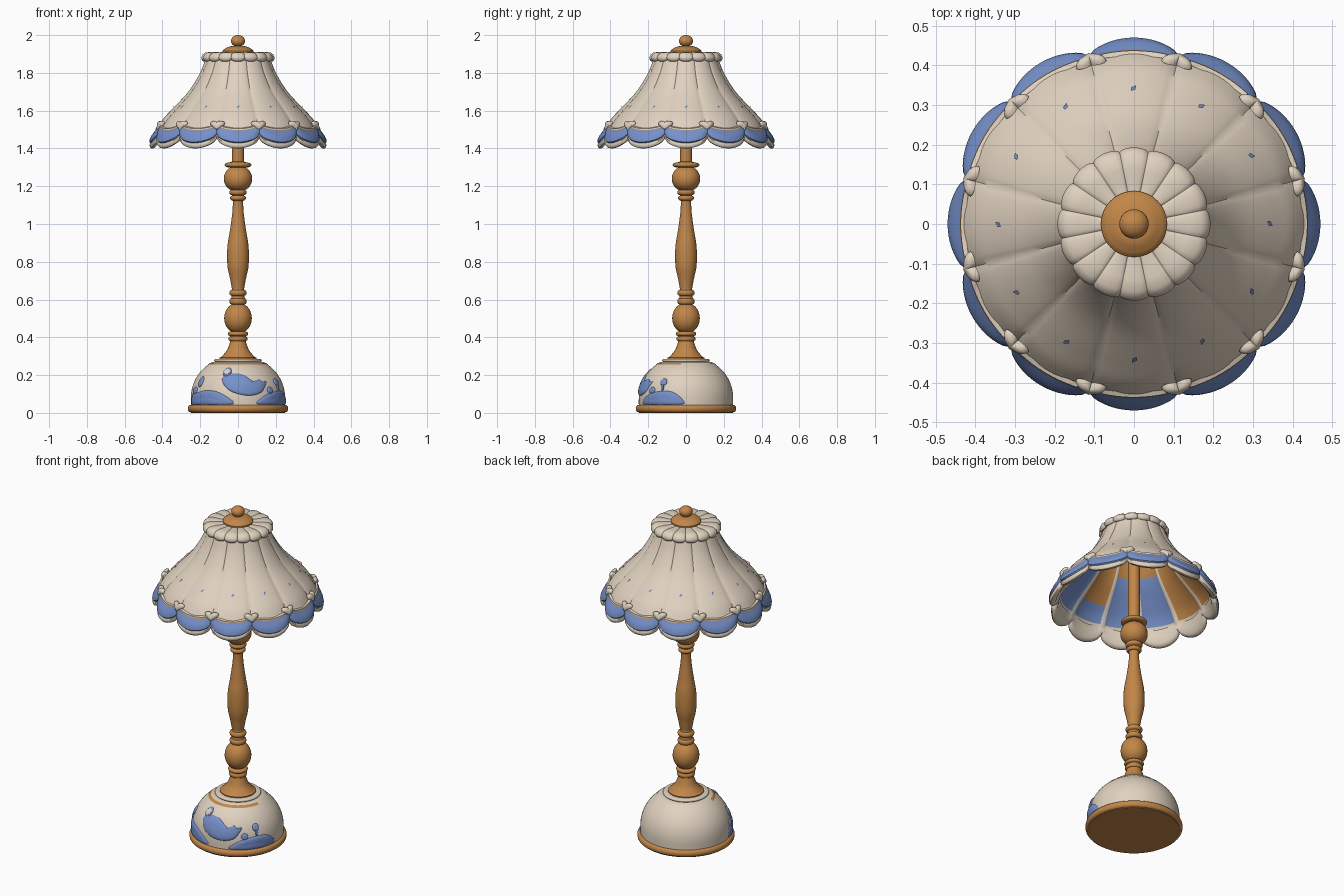
import bpy, math
from mathutils import Vector

cube = bpy.data.objects.get("Cube")
if cube:
    bpy.data.objects.remove(cube)


def material(name, rgb):
    m = bpy.data.materials.new(name)
    m.use_nodes = True
    m.diffuse_color = (*rgb, 1)
    m.node_tree.nodes["Principled BSDF"].inputs["Base Color"].default_value = (*rgb, 1)
    return m


WOOD = material("warm wood", (.54, .24, .065))
CREAM = material("cream glaze", (.75, .645, .525))
BLUE = material("soft blue", (.18, .28, .59))
PALETTE = [WOOD, CREAM, BLUE]
PANELS = 12


def build(name, verts, faces, mats, indices=None, angle=40):
    me = bpy.data.meshes.new(name)
    me.from_pydata(verts, [], faces)
    for m in mats:
        me.materials.append(m)
    if indices:
        me.polygons.foreach_set("material_index", indices)
    ob = bpy.data.objects.new(name, me)
    bpy.context.collection.objects.link(ob)
    bpy.ops.object.select_all(action='DESELECT')
    ob.select_set(True)
    bpy.context.view_layer.objects.active = ob
    bpy.ops.object.shade_smooth_by_angle(angle=math.radians(angle))


def revolve(name, point, rows, segs, mats, pick=None):
    """Sweep point(row, angle) -> (radius, height) around z."""
    verts, faces, idx = [], [], []
    for i in range(rows):
        for j in range(segs):
            a = math.tau * j / segs
            r, z = point(i, a)
            verts.append((r * math.cos(a), r * math.sin(a), z))
    for i in range(rows - 1):
        for j in range(segs):
            k = (j + 1) % segs
            faces.append((i * segs + j, i * segs + k, (i + 1) * segs + k, (i + 1) * segs + j))
            idx.append(pick(i, math.tau * (j + .5) / segs) if pick else 0)
    build(name, verts, faces, mats, idx)


def turned(name, profile, mat, segs=48):
    revolve(name, lambda i, a: profile[i], len(profile), segs, [mat])


def bead(z0, z1, r_in, r_out, n=10):
    """Rounded bulge between two heights."""
    pts = []
    for i in range(n + 1):
        t = math.pi * i / n
        pts.append((r_in + (r_out - r_in) * math.sin(t), (z0 + z1) / 2 - (z1 - z0) / 2 * math.cos(t)))
    return pts


def spline(pts, n=6, closed=False):
    """Smooth curve through points."""
    out, count = [], len(pts)
    get = (lambda i: Vector(pts[i % count])) if closed else (
        lambda i: Vector(pts[max(0, min(count - 1, i))]))
    for i in range(count if closed else count - 1):
        p, q, r, s = (get(i + k) for k in (-1, 0, 1, 2))
        for k in range(n):
            t = k / n
            v = q * 2 + (r - p) * t + (p * 2 - q * 5 + r * 4 - s) * t ** 2 + (q * 3 - p - r * 3 + s) * t ** 3
            out.append(tuple(v / 2))
    return out if closed else out + [tuple(pts[-1])]


def lobe(a, n=PANELS):
    """1 at the middle of a scallop, 0 at the cusps."""
    return abs(math.cos(n / 2 * a))


# Base plate and glazed dome
turned("base_plate", [(0, 0), (.25, 0)] + bead(.003, .043, .25, .266) + [(0, .043)], WOOD, 72)


def dome_r(z):
    return .25 * math.sqrt(max(0, 1 - (max(0, z - .07) / .235) ** 2.15))


dome = [(dome_r(z), z) for z in [.04 + .23 * i / 18 for i in range(19)]]
turned("base_dome", dome + bead(.27, .286, .118, .126, 6) + [(0, .286)], CREAM, 72)

# Worn wood-coloured line on the front of the dome's shoulder
trim = [(dome_r(z) + .003, z) for z in (.255, .26, .265)]
revolve("dome_trim", lambda i, a: trim[i], len(trim), 72, [WOOD, CREAM], lambda i, a: 0 if math.sin(a) < -.2 else 1)

# Turned post
post = [(0, .28), (.098, .28), (.098, .292)]
post += spline([(.088, .297), (.06, .33), (.042, .375)])
post += bead(.38, .405, .042, .05) + bead(.408, .43, .042, .054)
post += bead(.425, .578, .012, .073, 20)[2:-2]
post += bead(.575, .605, .036, .046) + bead(.62, .65, .034, .046)
post += spline([(.032, .655), (.042, .71), (.056, .78), (.056, .88), (.042, .97), (.03, 1.06), (.027, 1.12)])
post += bead(1.125, 1.15, .03, .042) + bead(1.155, 1.18, .036, .046)
post += bead(1.175, 1.305, .014, .075, 20)[2:-2] + bead(1.3, 1.325, .05, .071)
post += [(.032, 1.33), (.032, 1.92), (0, 1.92)]
turned("turned_post", post, WOOD)

# Cap and finial
cap = [(.0, 1.905), (.083, 1.905), (.083, 1.916)] + spline([(.075, 1.925), (.05, 1.938), (.022, 1.943)])
turned("finial", cap + bead(1.938, 2, .0, .037, 16), WOOD)

# Fluted shade
SHADE = [(.437, 1.49), (.4, 1.55), (.35, 1.605), (.262, 1.7), (.2, 1.8), (.165, 1.89)]
shade_rows = spline(SHADE, 5)


def shade_point(i, a):
    r, z = shade_rows[i]
    return r * (.97 + .035 * math.sqrt(lobe(a))), z


revolve("shade_outside", shade_point, len(shade_rows), 192, [CREAM])

# Painted lining
lining_rows = [(r - .014, z) for r, z in reversed(shade_rows)]


def lining_colour(i, a):
    """Cream rim and seams, two wood panels, then blue panels with wood above."""
    z = lining_rows[i][1]
    panel = int(a / math.tau * PANELS + .5) % (PANELS // 2)
    if z < 1.52 or lobe(a) < .15:
        return 1
    wood_from = {5: 0, 0: 0, 3: 1.6}.get(panel, 1.72)
    return 0 if z > wood_from else 2


revolve("shade_lining", lambda i, a: (lining_rows[i][0] * (.97 + .03 * math.sqrt(lobe(a))), lining_rows[i][1]),
        len(lining_rows), 192, PALETTE, lining_colour)

# Scalloped skirt: inner face, rolled cream rim, blue band, thin wood line and cream lip
# columns: drop fraction, bulge amount, inset
SKIRT = [(.1, 0, .02), (.5, .4, .025), (.85, .6, .024), (.97, .65, .017), (1.03, .7, .008), (1.02, .82, .002),
         (.94, .92, 0), (.82, .95, 0), (.74, .93, .004), (.68, 1, 0), (.5, .92, 0), (.32, .7, 0),
         (.16, .4, 0), (.06, .22, 0), (.03, .12, -.002), (-.05, .1, -.003), (-.1, 0, .006)]


def skirt_point(i, a):
    drop, bulge, inset = SKIRT[i]
    s = lobe(a) ** .6
    top = 1.528 - .028 * s
    bottom = 1.455 - .052 * s
    return .43 + bulge * (.008 + .032 * s) - inset, top + (bottom - top) * drop


revolve("scalloped_skirt", skirt_point, len(SKIRT), 192, PALETTE,
        lambda i, a: 2 if 8 <= i <= 12 else 0 if i == 13 else 1)

# Ruffled collar at the top, edged with wood colour underneath
COLLAR = [(.165, 1.868), (.181, 1.86), (.187, 1.863), (.193, 1.872), (.193, 1.884), (.187, 1.897), (.172, 1.908),
          (.14, 1.911), (.11, 1.909), (.08, 1.909)]


def collar_point(i, a):
    r, z = COLLAR[i]
    s = math.sqrt(lobe(a, 16))
    return r * (.96 + .04 * s), z + (.01 * (1 - s) if i < 4 else -.005 * (1 - s))


revolve("ruffled_collar", collar_point, len(COLLAR), 192, [WOOD, CREAM],
        lambda i, a: 0 if i == 0 and abs(math.cos(a)) > .6 else 1)


# Small hearts over the cusps
def heart(name, angle):
    verts, faces = [], []
    n, rings = 20, 5
    out = Vector((math.cos(angle), math.sin(angle), .45)).normalized()
    side = Vector((-math.sin(angle), math.cos(angle), 0))
    up = out.cross(side)
    origin = Vector((math.cos(angle) * .42, math.sin(angle) * .42, 1.522))
    for k in range(rings + 1):
        t = math.pi / 2 * k / rings
        for j in range(n):
            b = math.tau * j / n
            x = .04 * math.sin(b) ** 3
            y = .027 * math.cos(b) - .01 * math.cos(2 * b) - .004 * math.cos(3 * b)
            verts.append(origin + (side * x + up * y) * math.cos(t * .97) ** .7 + out * (.022 * math.sin(t)))
    for k in range(rings):
        for j in range(n):
            m = (j + 1) % n
            faces.append((k * n + m, k * n + j, (k + 1) * n + j, (k + 1) * n + m))
    faces.append([rings * n + n - 1 - j for j in range(n)])
    build(name, verts, faces, [CREAM], angle=60)


for p in range(PANELS):
    heart(f"heart_{p + 1}", math.tau * (p + .5) / PANELS)


# Raised blue decoration on the dome; outline is (distance around, height), clockwise
def relief(name, outline, mat, height=.009, lift=0):
    rings, n = 6, len(outline)
    cu = (min(p[0] for p in outline) + max(p[0] for p in outline)) / 2
    cz = (min(p[1] for p in outline) + max(p[1] for p in outline)) / 2
    verts, faces = [], []
    for k in range(rings + 1):
        t = 1 - (k / rings) ** 2
        for u, z in outline:
            uu, zz = cu + (u - cu) * t, cz + (z - cz) * t
            a = uu / .25
            r = dome_r(zz) + lift - .001 + height * math.sqrt(1 - t ** 6)
            verts.append((r * math.sin(a), -r * math.cos(a), zz))
    for k in range(rings):
        for j in range(n):
            m = (j + 1) % n
            faces.append((k * n + m, k * n + j, (k + 1) * n + j, (k + 1) * n + m))
    build(name, verts, faces, [mat], angle=70)


def oval(u, z, ru, rz, n=16):
    return [(u + ru * math.sin(math.tau * j / n), z + rz * math.cos(math.tau * j / n)) for j in range(n)]


whale = [(-.096, .175), (-.08, .202), (-.03, .21), (.03, .203), (.08, .172), (.11, .158), (.128, .18),
         (.146, .166), (.178, .168), (.158, .138), (.13, .108), (.07, .092), (0, .1), (-.06, .128)]
left_wave = [(-.34, .05), (-.325, .1), (-.27, .105), (-.2, .118), (-.13, .115), (-.07, .092), (-.02, .05),
             (-.1, .043), (-.2, .043), (-.28, .043)]
right_wave = [(.1, .05), (.14, .085), (.19, .105), (.25, .115), (.31, .113), (.355, .09), (.385, .05),
              (.32, .043), (.25, .043), (.17, .043)]
for name, outline in (("whale", whale), ("left_wave", left_wave), ("right_wave", right_wave)):
    relief(name, spline(outline, 5, True), BLUE)
relief("spout", oval(-.072, .217, .03, .024), BLUE)
relief("spout_foam", oval(-.072, .219, .021, .015), CREAM, .004, .008)
for k, (u, z, ru, rz) in enumerate([(-.25, .165, .021, .028), (-.29, .118, .024, .02), (.26, .163, .022, .019),
                                    (.26, .135, .007, .02), (.19, .12, .02, .018)]):
    relief(f"sea_plant_{k + 1}", oval(u, z, ru, rz), BLUE)

# Tiny painted flecks on the shade panels
for p in range(PANELS):
    a = math.tau * p / PANELS
    spots = [(.35, 1.613, -.016), (.339, 1.625, -.01), (.336, 1.628, .02), (.344, 1.619, .024)]
    verts = [(r * math.cos(a + d), r * math.sin(a + d), z) for r, z, d in spots]
    build(f"fleck_{p + 1}", verts, [(0, 3, 2, 1)], [BLUE])
